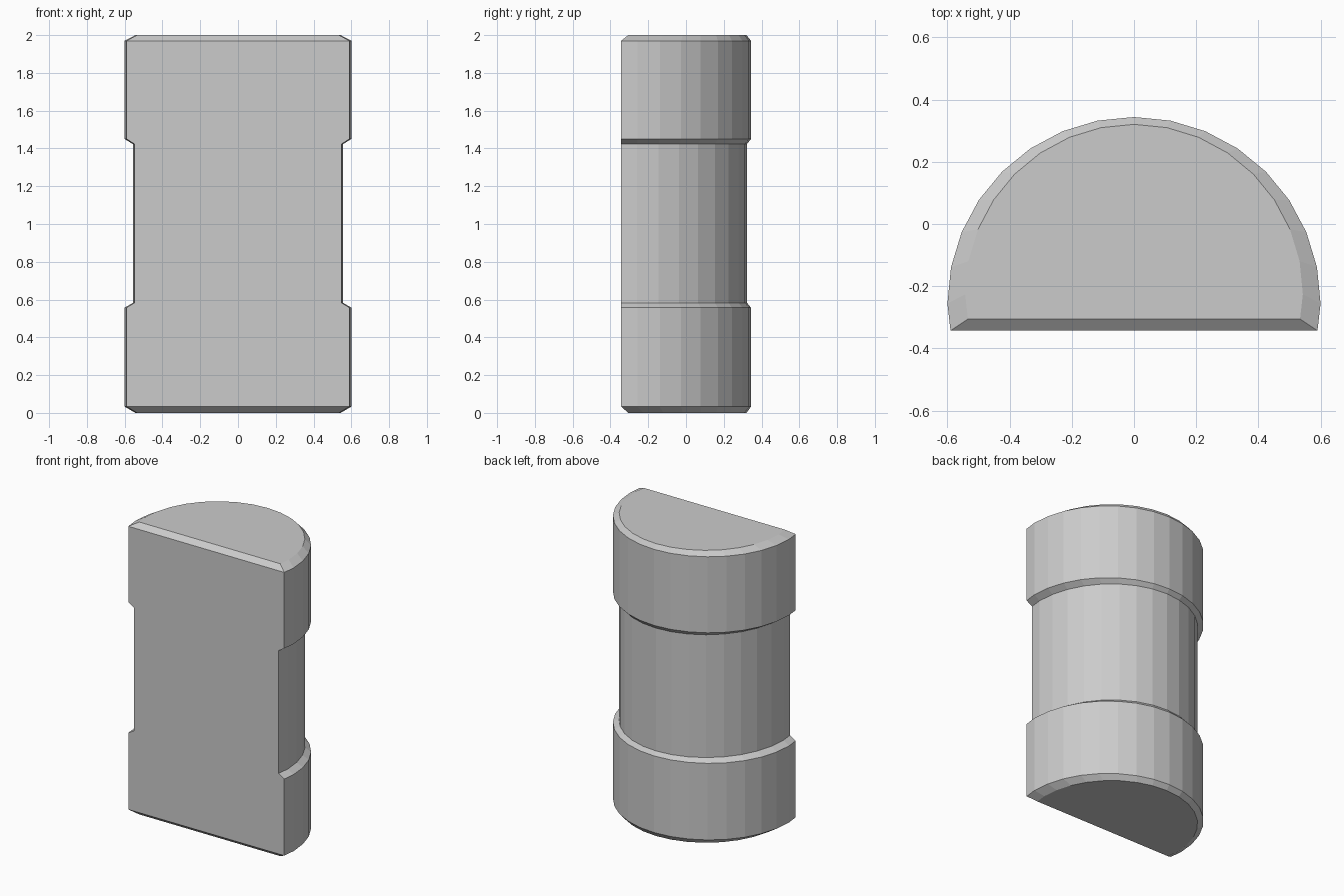
import bpy, bmesh, math

if "Cube" in bpy.data.objects:
    bpy.data.objects.remove(bpy.data.objects["Cube"])

RADIUS, CENTRE_Y, FRONT_Y = 0.6, -0.256, -0.343

# Half-round outline: arc of a 32-sided circle cut off by a flat front
outline = []
for i in range(-8, 9):
    a = i * math.tau / 32
    outline.append((RADIUS * math.sin(a), CENTRE_Y + RADIUS * math.cos(a)))
outline = [(-0.59, FRONT_Y)] + outline + [(0.59, FRONT_Y)]


def end_cap(x, y):
    return x * 0.905, y * 0.911 + 0.007


def full(x, y):
    return x, y


def waist(x, y):
    # Narrower, with the front staying flush
    return x * 0.927, FRONT_Y + (y - FRONT_Y) * 0.969


# Stacked sections from bottom to top
sections = [(0, end_cap), (0.033, full), (0.557, full), (0.583, waist),
            (1.423, waist), (1.45, full), (1.97, full), (2, end_cap)]

bm = bmesh.new()
rings = [[bm.verts.new((*shape(x, y), z)) for x, y in outline] for z, shape in sections]
n = len(outline)
for low, high in zip(rings, rings[1:]):
    for i in range(n):
        j = (i + 1) % n
        bm.faces.new((low[i], low[j], high[j], high[i]))
bm.faces.new(rings[0])
bm.faces.new(rings[-1])
bmesh.ops.recalc_face_normals(bm, faces=bm.faces)

mesh = bpy.data.meshes.new("half_round_pillar")
bm.to_mesh(mesh)
bm.free()
bpy.context.collection.objects.link(bpy.data.objects.new("half_round_pillar", mesh))
